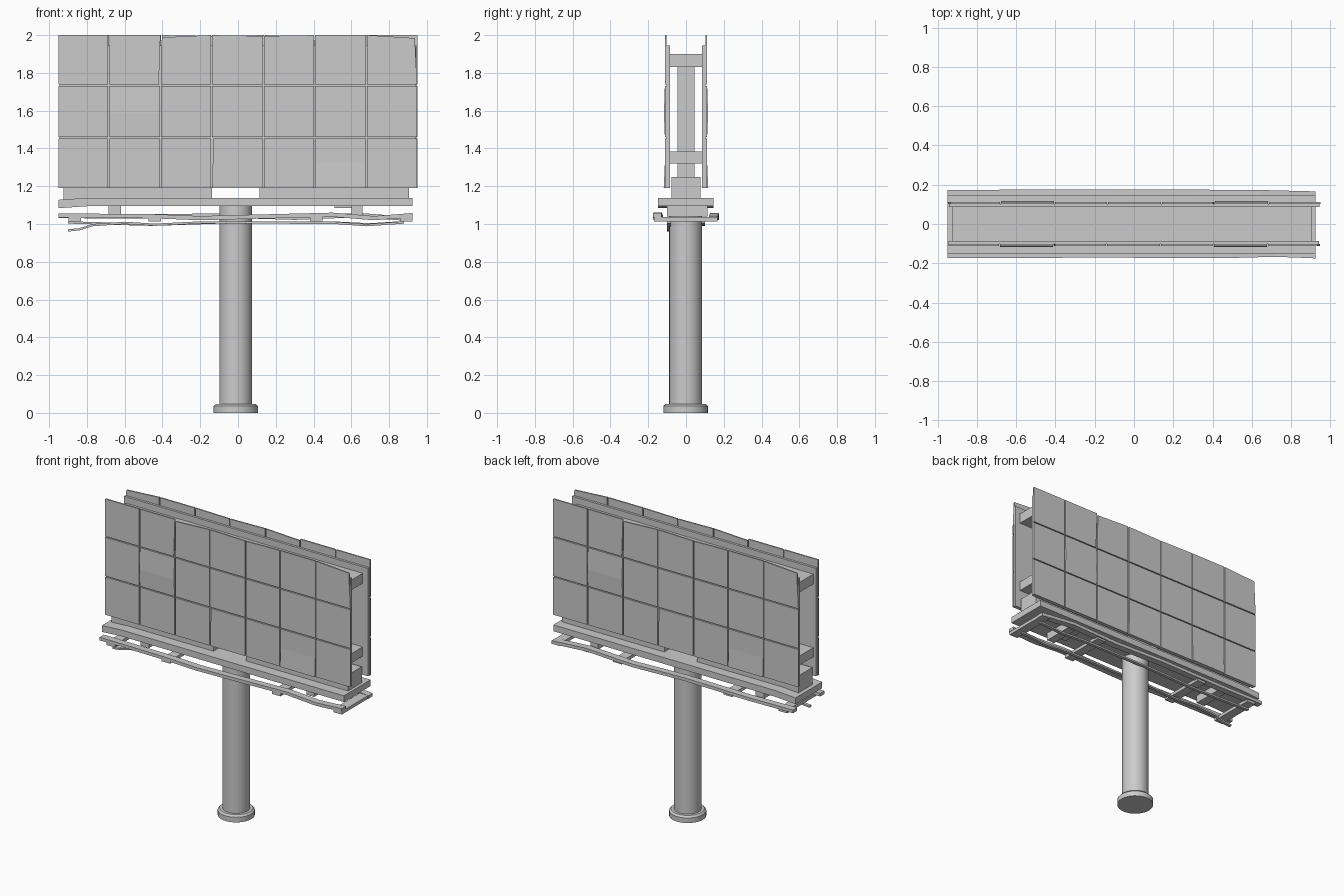
import bpy, bmesh, math
from mathutils import Matrix

if "Cube" in bpy.data.objects:
    bpy.data.objects.remove(bpy.data.objects["Cube"])

CX = -0.012  # the supporting structure sits slightly left of centre


def finish(name, bm):
    bmesh.ops.recalc_face_normals(bm, faces=bm.faces)
    me = bpy.data.meshes.new(name)
    bm.to_mesh(me)
    bm.free()
    ob = bpy.data.objects.new(name, me)
    bpy.context.collection.objects.link(ob)
    return ob


def box(name, x0, x1, y0, y1, z0, z1):
    bm = bmesh.new()
    m = Matrix.Translation(((x0 + x1) / 2, (y0 + y1) / 2, (z0 + z1) / 2)) @ \
        Matrix.Diagonal((x1 - x0, y1 - y0, z1 - z0, 1))
    bmesh.ops.create_cube(bm, size=1, matrix=m)
    return finish(name, bm)


def loft(name, rings):
    """Skin a chain of equal-sized vertex rings and cap both ends."""
    bm = bmesh.new()
    vs = [[bm.verts.new(p) for p in r] for r in rings]
    n = len(vs[0])
    for a, b in zip(vs, vs[1:]):
        for i in range(n):
            j = (i + 1) % n
            bm.faces.new((a[i], a[j], b[j], b[i]))
    bm.faces.new(vs[0])
    bm.faces.new(vs[-1])
    return finish(name, bm)


def plank(name, path, width, thick):
    """Warped plank along x; path holds (x, y centre, top z)."""
    w = width / 2
    return loft(name, [[(x, y - w, z), (x, y + w, z), (x, y + w, z - thick), (x, y - w, z - thick)]
                       for x, y, z in path])


def lathe(name, profile, sides=32):
    ob = loft(name, [[(CX + r * math.cos(2 * math.pi * i / sides),
                       -0.002 + r * math.sin(2 * math.pi * i / sides), z)
                      for i in range(sides)] for r, z in profile])
    bpy.context.view_layer.objects.active = ob
    ob.select_set(True)
    bpy.ops.object.shade_smooth_by_angle(angle=math.radians(30))
    ob.select_set(False)
    return ob


def panel(name, bl, br, tr, tl, levels):
    """Board sheet with warped corners; levels hold (height fraction, outward bulge)."""
    def mix(a, b, t):
        return a[0] + (b[0] - a[0]) * t, a[1] + (b[1] - a[1]) * t
    rings = []
    for t, out in levels:
        (xa, za), (xb, zb) = mix(bl, tl, t), mix(br, tr, t)
        rings.append([(xa, -0.112 - out, za), (xb, -0.112 - out, zb),
                      (xb, -0.102, zb), (xa, -0.102, za)])
    return loft(name, rings)


# Pole and footing
lathe("pole", [(0.087, 0.04), (0.087, 1.1)])
lathe("footing", [(0.118, 0), (0.118, 0.036), (0.106, 0.048), (0.087, 0.048)])

# Sign faces: three rows of seven sheets, with a half-turn copy on the back
cols = [-0.95, -0.685, -0.41, -0.14, 0.135, 0.405, 0.68, 0.948]
rows = [1.19, 1.457, 1.735, 2.0]
gap = 0.0035
# Worn corners: (row, column) -> corner index -> (dx, dz)
worn = {(2, 2): {3: (0.003, -0.012), 0: (0.0, 0.0)},
        (2, 1): {2: (0.003, 0.0), 1: (-0.006, 0)},
        (2, 6): {2: (-0.012, -0.016)},
        (2, 3): {2: (0, -0.005)},
        (2, 4): {3: (0, -0.005)},
        (0, 3): {3: (0.006, 0)}}
bent = {(0, 5): [(0, 0.006), (0.5, 0), (1, 0)],
        (1, 1): [(0, 0.0), (0.45, 0.005), (1, 0)]}
sheets = []
for r in range(3):
    for c in range(7):
        x0, x1 = cols[c] + (gap if c else 0), cols[c + 1] - (gap if c < 6 else 0)
        z0, z1 = rows[r] + (gap if r else 0), rows[r + 1] - (gap if r < 2 else 0)
        k = [[x0, z0], [x1, z0], [x1, z1], [x0, z1]]
        for i, (dx, dz) in worn.get((r, c), {}).items():
            k[i][0] += dx
            k[i][1] += dz
        sheets.append(panel(f"sign_sheet_{r}_{c}", *k, bent.get((r, c), [(0, 0), (1, 0)])))
sheets.append(box("backing_board", -0.945, 0.943, -0.102, -0.086, 1.19, 1.945))
for ob in sheets:
    back = ob.copy()
    back.data = ob.data.copy()
    back.data.transform(Matrix.Rotation(math.pi, 4, 'Z'))
    back.name = "rear_" + ob.name
    bpy.context.collection.objects.link(back)

# Internal frame between the two faces
X0, X1 = -0.925, 0.905
box("top_beam", X0, X1, -0.086, 0.086, 1.83, 1.9)
box("middle_beam", X0, X1, -0.086, 0.086, 1.32, 1.385)
box("bottom_beam_left", X0, -0.137, -0.076, 0.076, 1.13, 1.25)
box("bottom_beam_right", 0.115, X1, -0.076, 0.076, 1.13, 1.25)
for i, x in enumerate((-0.62, -0.22, 0.2, 0.6)):
    box(f"frame_post_{i}", x - 0.045, x + 0.045, -0.045, 0.045, 1.24, 1.84)

# Main deck under the sign
plank("deck", [(-0.95, -0.002, 1.128), (-0.8, -0.002, 1.138), (0.925, -0.002, 1.138)], 0.295, 0.044)
box("deck_hanger_left", -0.685, -0.62, -0.1, 0.115, 1.04, 1.1)
box("deck_hanger_right", 0.6, 0.66, -0.1, 0.115, 1.04, 1.1)
box("hanger_brace", 0.51, 0.62, -0.09, 0.1, 1.084, 1.096)

# Warped catwalk rails and the cross bars below them
plank("front_catwalk", [(-0.95, -0.15, 1.056), (-0.45, -0.15, 1.052), (-0.2, -0.147, 1.042),
                        (0.1, -0.15, 1.05), (0.5, -0.15, 1.06), (0.72, -0.144, 1.042),
                        (0.925, -0.152, 1.058)], 0.046, 0.022)
plank("rear_catwalk", [(-0.95, 0.15, 1.054), (-0.6, 0.152, 1.05), (-0.1, 0.152, 1.056),
                       (0.3, 0.152, 1.044), (0.65, 0.15, 1.058), (0.925, 0.143, 1.036)], 0.046, 0.022)
for i, x in enumerate((-0.865, -0.44, 0.415, 0.89)):
    box(f"cross_bar_{i}", x - 0.033, x + 0.033, -0.17, 0.165, 1.014, 1.036)

# Thin bent rods slung under the cross bars
plank("front_rod", [(-0.9, -0.09, 0.972), (-0.84, -0.09, 0.978), (-0.77, -0.09, 1.0), (-0.6, -0.09, 1.012),
                    (-0.44, -0.09, 1.002), (-0.2, -0.09, 1.014), (0.5, -0.09, 1.013),
                    (0.68, -0.09, 1.0), (0.88, -0.09, 1.014)], 0.022, 0.012)
plank("rear_rod", [(-0.9, 0.09, 1.014), (-0.45, 0.09, 1.002), (-0.1, 0.09, 1.014),
                   (0.5, 0.09, 1.014), (0.7, 0.09, 1.004), (0.88, 0.09, 1.016)], 0.022, 0.012)
